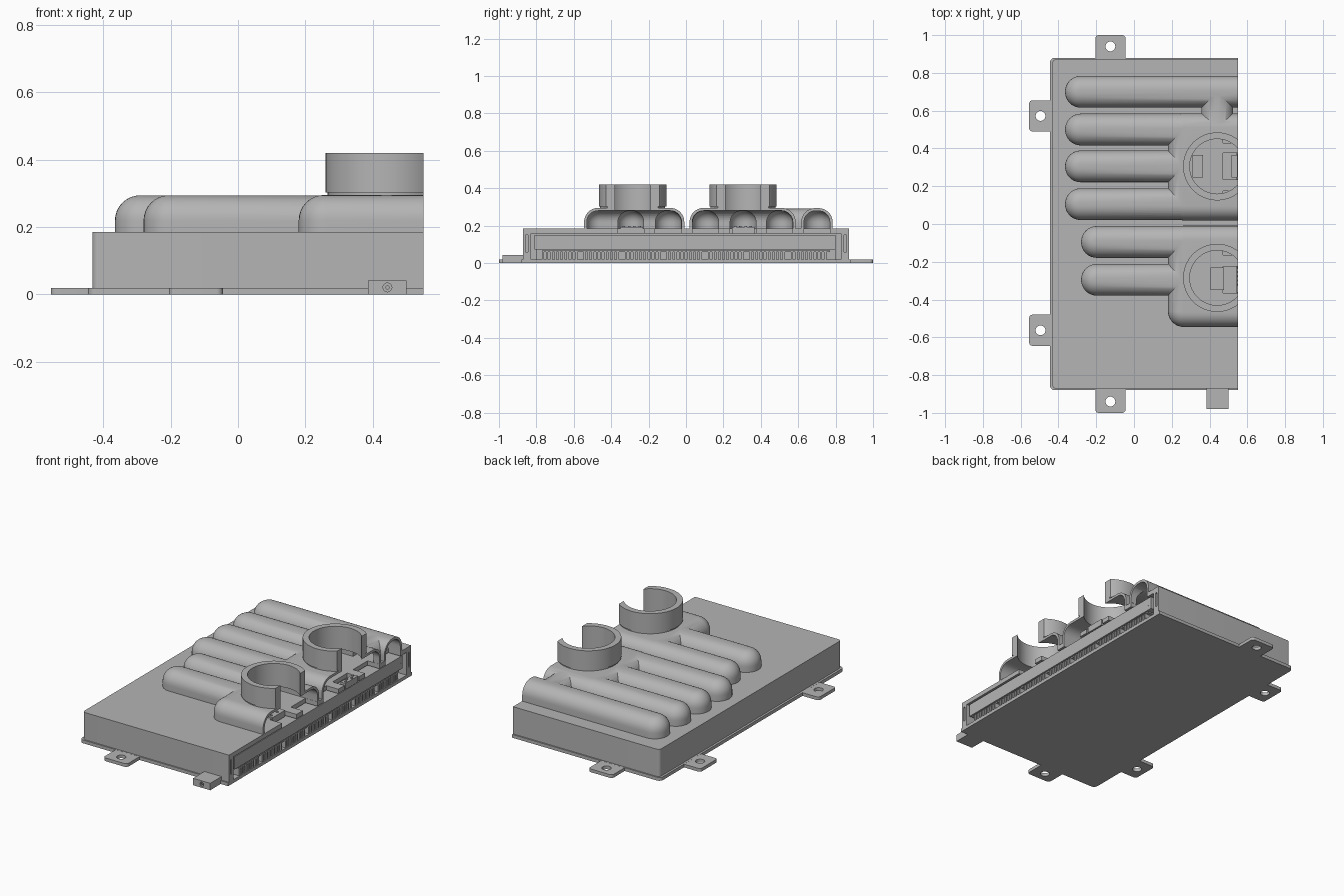
import bpy, bmesh, math

if "Cube" in bpy.data.objects:
    bpy.data.objects.remove(bpy.data.objects["Cube"])

CUT = 0.55      # the housing is sectioned at this x
PAST = 0.8      # sectioned parts are first built past the cut
DECK = 0.185    # top of the housing

grey = bpy.data.materials.new("plain grey")
grey.use_nodes = True
grey.diffuse_color = (0.46, 0.46, 0.46, 1)
grey.node_tree.nodes["Principled BSDF"].inputs["Base Color"].default_value = grey.diffuse_color


def finish(name, bm):
    bmesh.ops.remove_doubles(bm, verts=bm.verts, dist=1e-5)
    bmesh.ops.recalc_face_normals(bm, faces=bm.faces)
    mesh = bpy.data.meshes.new(name)
    bm.to_mesh(mesh)
    bm.free()
    mesh.materials.append(grey)
    ob = bpy.data.objects.new(name, mesh)
    bpy.context.collection.objects.link(ob)
    return ob


def outline(x0, x1, y0, y1, r, seg):
    """Rounded rectangle in plan."""
    corners = [(x1 - r, y1 - r), (x0 + r, y1 - r), (x0 + r, y0 + r), (x1 - r, y0 + r)]
    pts = []
    for q, (cx, cy) in enumerate(corners):
        for i in range(seg + 1):
            a = (q + i / seg) * math.pi / 2
            pts.append((cx + r * math.cos(a), cy + r * math.sin(a)))
    return pts


def block(name, x, y, z, r=0.0, fillet=0.0, seg=8):
    """Block with rounded plan corners and an optional rounded top edge."""
    bm = bmesh.new()
    layers = [(0, z[0])]
    steps = 8 if fillet else 0
    for i in range(steps + 1):
        a = i / max(steps, 1) * math.pi / 2
        layers.append((fillet * (1 - math.cos(a)), z[1] - fillet + fillet * math.sin(a)))
    n_seg = seg if r else 1
    rings = []
    for inset, h in layers:
        pts = outline(x[0] + inset, x[1] - inset, y[0] + inset, y[1] - inset,
                      max(r - inset, 0), n_seg)
        rings.append([bm.verts.new((px, py, h)) for px, py in pts])
    n = len(rings[0])
    for low, high in zip(rings, rings[1:]):
        for i in range(n):
            j = (i + 1) % n
            bm.faces.new((low[i], low[j], high[j], high[i]))
    bm.faces.new(rings[0])
    bm.faces.new(rings[-1])
    return finish(name, bm)


def cylinder(name, x, y, z0, z1, r, n=64):
    bm = bmesh.new()
    bmesh.ops.create_cone(bm, cap_ends=True, segments=n, radius1=r, radius2=r, depth=z1 - z0)
    bmesh.ops.translate(bm, verts=bm.verts, vec=(x, y, (z0 + z1) / 2))
    return finish(name, bm)


def combine(ob, others, operation):
    for other in others:
        mod = ob.modifiers.new("combine", 'BOOLEAN')
        mod.operation, mod.object, mod.solver = operation, other, 'EXACT'
        bpy.context.view_layer.objects.active = ob
        bpy.ops.object.modifier_apply(modifier=mod.name)
        bpy.data.objects.remove(other)
    return ob


def section(ob):
    return combine(ob, [block("cutter", (CUT, 2), (-2, 2), (-1, 1))], 'DIFFERENCE')


def smooth(ob):
    bpy.ops.object.select_all(action='DESELECT')
    ob.select_set(True)
    bpy.context.view_layer.objects.active = ob
    bpy.ops.object.shade_smooth_by_angle(angle=math.radians(35))


rib_rows = [0.70, 0.50, 0.305, 0.105, -0.095, -0.295]
ring_spots = [(0.44, 0.305), (0.44, -0.285)]

# base plate with drilled mounting tabs
smooth(section(block("base_plate", (-0.445, PAST), (-0.88, 0.88), (0, 0.02), 0.025)))
tabs = [((-0.205, -0.045), (0.86, 1.0), -0.125, 0.94),
        ((-0.205, -0.045), (-1.0, -0.86), -0.125, -0.94),
        ((-0.555, -0.43), (0.49, 0.655), -0.495, 0.572),
        ((-0.555, -0.43), (-0.645, -0.48), -0.495, -0.563)]
for tx, ty, hx, hy in tabs:
    tab = block("mounting_tab", tx, ty, (0, 0.0195), 0.018)
    smooth(combine(tab, [cylinder("drill", hx, hy, -0.1, 0.1, 0.026, 32)], 'DIFFERENCE'))

# main housing, hollow and open on the cut side
housing = block("housing", (-0.432, PAST), (-0.872, 0.872), (0.02, DECK), 0.02)
cutters = [block("cavity", (-0.4, PAST + 0.1), (-0.83, 0.83), (0.01, 0.158))]
for side in (-1, 1):
    y = side * 0.852
    cutters.append(block("wall_slot", (0.47, PAST + 0.1), (y - 0.006, y + 0.006), (0.06, 0.15)))
for y in rib_rows:
    cutters.append(block("deck_slot", (0.47, PAST + 0.1), (y - 0.07, y + 0.07), (0.15, 0.3)))
smooth(section(combine(housing, cutters, 'DIFFERENCE')))


# ribbed cover: the same layout is used for its outside and its hollow inside
def cover_form(name, t, bottom):
    r, top, fil = 0.083 - t, 0.295 - t, 0.075 - t
    parts = []
    for i, y in enumerate(rib_rows):
        start = -0.365 if i < 4 else -0.28
        end = PAST if i == 0 else 0.36
        parts.append(block("rib", (start + t, end - t), (y - 0.084 + t, y + 0.084 - t),
                           (bottom, top - 0.001), r, fil))
    for y0, y1 in ((0.019, 0.586), (-0.545, -0.009)):
        parts.append(block("manifold", (0.18 + t, PAST - t), (y0 + t, y1 - t),
                           (bottom, top), r, fil))
    parts.append(block("link", (0.357 + t, 0.525 - t), (0.42 + t, 0.77 - t),
                       (bottom, top - 0.002), r, fil))
    form = combine(parts[0], parts[1:], 'UNION')
    form.name = name
    return form


cover = cover_form("ribbed_cover", 0, DECK)
openings = [cover_form("hollow", 0.015, 0.15)]
openings += [cylinder("port", x, y, 0.24, 0.4, 0.145) for x, y in ring_spots]
smooth(section(combine(cover, openings, 'DIFFERENCE')))

# collar rings over the ports
for x, y in ring_spots:
    for name, r, z0, z1 in (("collar_ring", 0.18, 0.303, 0.42), ("collar_neck", 0.174, 0.293, 0.303)):
        ring = cylinder(name, x, y, z0, z1, r)
        combine(ring, [cylinder("bore", x, y, 0.2, 0.5, 0.145)], 'DIFFERENCE')
        smooth(section(ring))

# terminal blocks with pins below the ports
for x0, x1, y in ((0.31, 0.365, 0.305), (0.515, 0.549, 0.305), (0.405, 0.477, -0.29)):
    block("terminal_block", (x0, x1), (y - 0.06, y + 0.06), (DECK - 0.03, DECK + 0.008))
    for i in range(4):
        px = x0 + (x1 - x0) * (0.3 if i % 2 else 0.7)
        cylinder("terminal_pin", px, y - 0.042 + 0.028 * i, DECK, DECK + 0.014, 0.007, 12)

# core panel inside the open side
block("core_panel", (-0.35, 0.545), (-0.81, 0.80), (0.073, 0.15))
cylinder("panel_stud", 0.535, 0.78, 0.1, 0.11, 0.011, 16)
block("core_backing", (-0.35, 0.50), (-0.80, 0.80), (0.02, 0.08))
block("fin_rail", (0.50, 0.54), (-0.77, 0.77), (0.06, 0.068))

# row of connector fins in regular groups
fins = bmesh.new()
for i in range(70):
    if i % 10 == 9:
        continue
    y = -0.765 + i * 0.0222
    made = bmesh.ops.create_cube(fins, size=1)["verts"]
    bmesh.ops.scale(fins, verts=made, vec=(0.05, 0.012, 0.044))
    bmesh.ops.translate(fins, verts=made, vec=(0.522, y, 0.04))
finish("connector_fins", fins)

# front plug with a round socket
plug = block("front_plug", (0.385, 0.50), (-0.98, -0.868), (0, 0.042))
socket = cylinder("socket", 0, 0, -0.02, 0.02, 0.013, 24)
socket.rotation_euler.x = math.pi / 2
socket.location = (0.443, -0.98, 0.021)
bpy.context.view_layer.update()
smooth(combine(plug, [socket], 'DIFFERENCE'))
pin = cylinder("socket_pin", 0, 0, -0.01, 0.01, 0.006, 16)
pin.rotation_euler.x = math.pi / 2
pin.location = (0.443, -0.97, 0.021)
